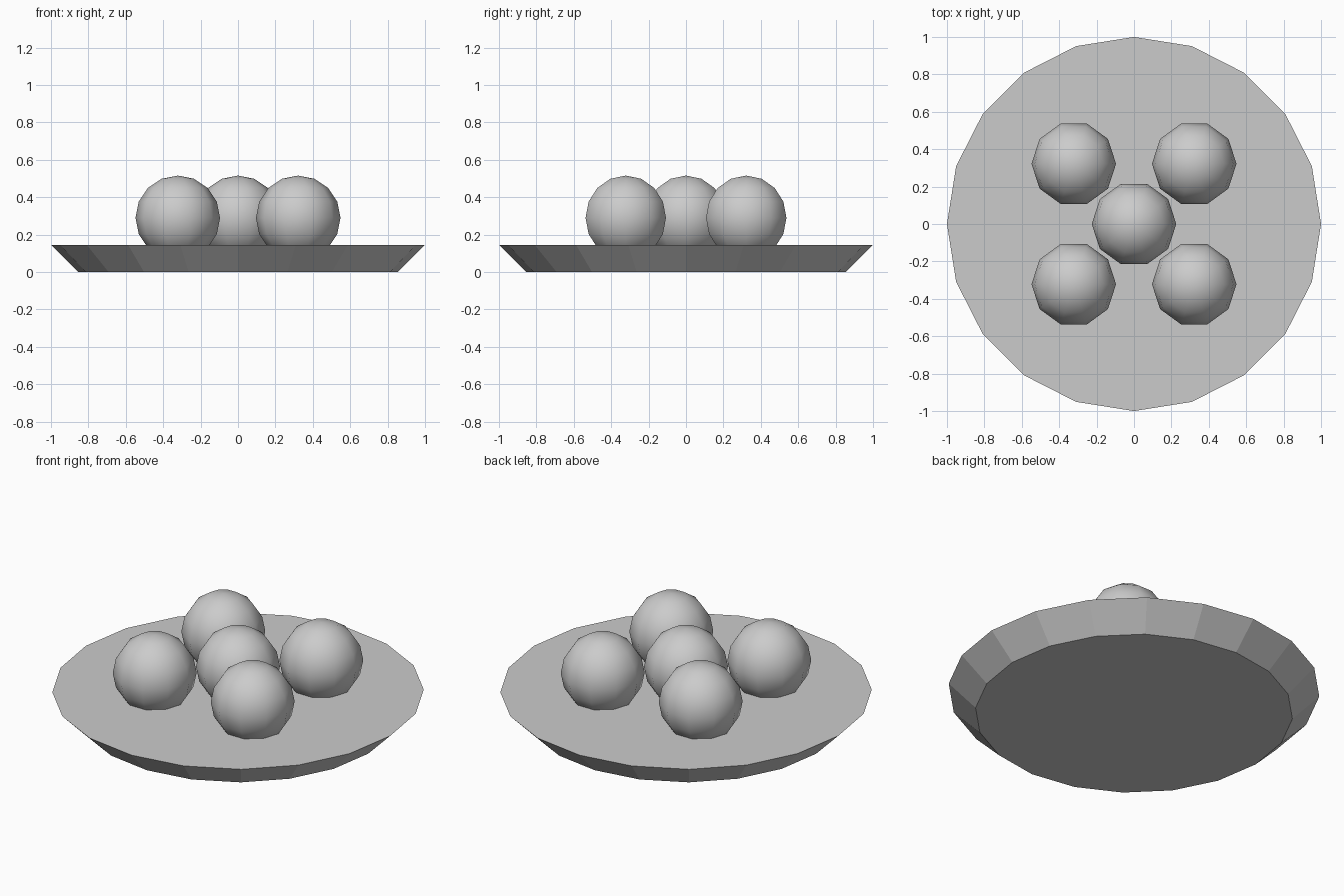
import bpy
import math

cube = bpy.data.objects.get("Cube")
if cube:
    bpy.data.objects.remove(cube, do_unlink=True)

PLATE_HEIGHT = 0.145
BALL_RADIUS = 0.226
BALL_Z = 0.29
SPACING = 0.322

# One grey for the whole model
GREY = (0.6, 0.6, 0.6, 1)
light_grey = bpy.data.materials.new("light grey")
light_grey.use_nodes = True
light_grey.diffuse_color = GREY
light_grey.node_tree.nodes["Principled BSDF"].inputs["Base Color"].default_value = GREY

# Flat-sided plate with a flared rim
bpy.ops.mesh.primitive_cone_add(vertices=20, radius1=0.855, radius2=1,
                                depth=PLATE_HEIGHT, location=(0, 0, PLATE_HEIGHT / 2))
plate = bpy.context.object
plate.name = "plate"
plate.data.materials.append(light_grey)


# Low-poly smooth balls with corners on the x axis, partly sunk into the plate
def add_ball(name, x, y):
    bpy.ops.mesh.primitive_uv_sphere_add(segments=10, ring_count=8, radius=BALL_RADIUS,
                                         location=(x, y, BALL_Z),
                                         rotation=(0, 0, math.pi / 2))
    ball = bpy.context.object
    ball.name = name
    ball.data.materials.append(light_grey)
    bpy.ops.object.shade_smooth()


add_ball("centre_ball", 0, 0)
for side, sx in (("left", 1), ("right", -1)):
    for end, sy in (("front", -1), ("back", 1)):
        add_ball(f"{end}_{side}_ball", sx * SPACING, sy * SPACING)
